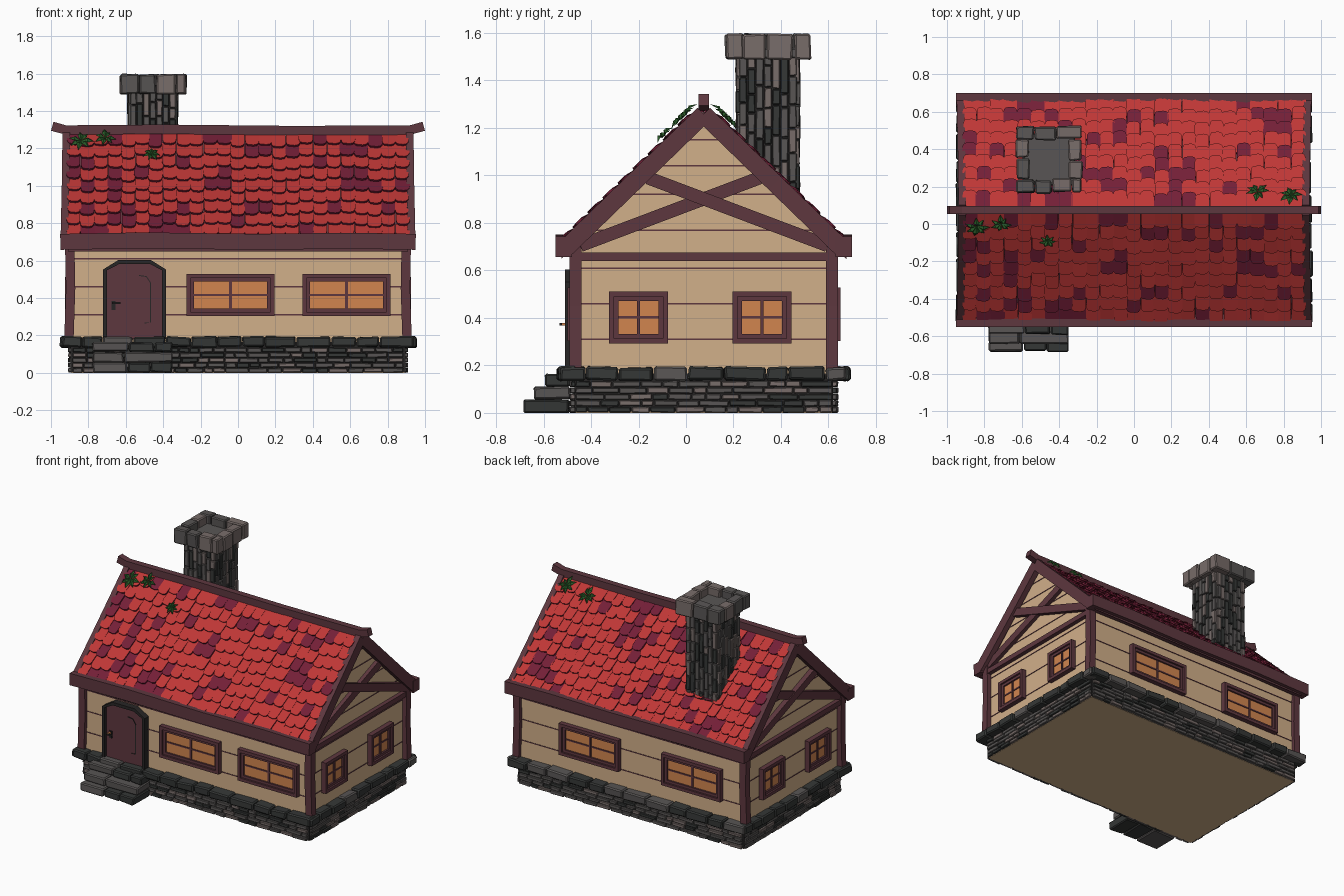
import bpy, bmesh, random
from math import sin, cos, pi, atan2
from mathutils import Vector, Matrix

random.seed(7)
if "Cube" in bpy.data.objects:
    bpy.data.objects.remove(bpy.data.objects["Cube"])

X, Y, Z = Vector((1, 0, 0)), Vector((0, 1, 0)), Vector((0, 0, 1))
V = lambda *c: Vector(c)
PALETTE = [("wall_tan", "D0AE88"), ("timber_maroon", "5E3A41"), ("tile_red", "BE3A39"),
           ("tile_plum", "73243A"), ("stone_dark", "383A39"), ("stone_grey", "595655"),
           ("stone_warm", "776C69"), ("charcoal", "2C2A2A"), ("window_orange", "D08450"),
           ("leaf_green", "2F5F2E")]
TAN, TIMBER, RED, PLUM, DARK, GREY, WARM, CHAR, ORANGE, GREEN = range(10)


def make_material(name, code):
    lin = [(int(code[i:i + 2], 16) / 255) ** 2.2 for i in (0, 2, 4)] + [1]
    m = bpy.data.materials.new(name)
    m.use_nodes = True
    m.diffuse_color = lin
    bsdf = m.node_tree.nodes["Principled BSDF"]
    bsdf.inputs["Base Color"].default_value = lin
    bsdf.inputs["Roughness"].default_value = 0.9
    return m


MATS = [make_material(*p) for p in PALETTE]


def finish(name, bm, bevel=0):
    """Turn the bmesh into an object that holds only the colours it uses."""
    used = sorted({f.material_index for f in bm.faces})
    for f in bm.faces:
        f.material_index = used.index(f.material_index)
    bmesh.ops.recalc_face_normals(bm, faces=bm.faces)
    me = bpy.data.meshes.new(name)
    bm.to_mesh(me)
    bm.free()
    for i in used:
        me.materials.append(MATS[i])
    ob = bpy.data.objects.new(name, me)
    bpy.context.collection.objects.link(ob)
    if bevel:
        mod = ob.modifiers.new("worn_edges", 'BEVEL')
        mod.width, mod.segments = bevel, 1


def box(bm, c, a, b, d, mat, jitter=0):
    """Box with full edge vectors a, b and d."""
    m = Matrix((a, b, d)).transposed().to_4x4()
    m.translation = c
    verts = bmesh.ops.create_cube(bm, size=1, matrix=m)["verts"]
    for f in {f for v in verts for f in v.link_faces}:
        f.material_index = mat
    for v in verts:
        v.co += Vector([random.uniform(-jitter, jitter) for _ in range(3)])


def prism(bm, pts, vec, mat, side_mat=None):
    low = [bm.verts.new(p) for p in pts]
    top = [bm.verts.new(p + vec) for p in pts]
    for ring in (low, top):
        bm.faces.new(ring).material_index = mat
    for i in range(len(pts)):
        j = (i + 1) % len(pts)
        f = bm.faces.new((low[i], low[j], top[j], top[i]))
        f.material_index = mat if side_mat is None else side_mat


def sweep(bm, pts, n, w, h, mat):
    """Rectangular beam along pts; h is measured along n."""
    rings = []
    for i, p in enumerate(pts):
        t = (pts[min(i + 1, len(pts) - 1)] - pts[max(i - 1, 0)]).normalized()
        s = t.cross(n).normalized()
        u = s.cross(t)
        rings.append([bm.verts.new(p + s * w / 2 * a + u * h / 2 * b)
                      for a, b in ((1, 1), (1, -1), (-1, -1), (-1, 1))])
    faces = [rings[0], rings[-1]]
    for r, q in zip(rings, rings[1:]):
        faces += [(r[k], r[(k + 1) % 4], q[(k + 1) % 4], q[k]) for k in range(4)]
    for f in faces:
        bm.faces.new(f).material_index = mat


def sides(c, hx, hy):
    """Start, direction, outward normal and length of each side of a rectangle."""
    for along, out, la, lo in ((X, Y, hx, hy), (Y, X, hy, hx)):
        for s in (-1, 1):
            yield c + out * s * lo - along * la, along, out * s, 2 * la


def row(bm, start, along, up, out, length, h, depth, lo, hi, mats, jit=0.002):
    t = 0
    while t < length - 1e-4:
        s = random.uniform(lo, hi)
        if length - t - s < lo * 0.7:
            s = length - t
        c = start + along * (t + s / 2) + up * h / 2 + out * random.uniform(-0.004, 0.004)
        box(bm, c, along * (s - 0.005), up * (h - 0.004), out * depth, random.choice(mats), jit)
        t += s


CY, WX, WY = 0.075, 0.89, 0.54      # house centre line and wall half sizes
RIDGE, SLOPE = 1.27, 0.97           # roof plane
roof_z = lambda dy: RIDGE - SLOPE * dy

# Walls with gables
bm = bmesh.new()
prism(bm, [V(-WX, CY + y, z) for y, z in ((-WY, 0), (WY, 0), (WY, 0.72), (0, 1.24), (-WY, 0.72))],
      X * 2 * WX, TAN)
finish("walls", bm)

# Plank seams
bm = bmesh.new()
for z in (0.31, 0.46, 0.61, 0.77, 0.92, 1.04, 1.15):
    half = min(WY, (1.22 - z) / SLOPE)
    for s in (-1, 1):
        box(bm, V(s * WX, CY, z), X * 0.006, Y * 2 * half, Z * 0.006, TIMBER)
        if z < 0.7:
            box(bm, V(0, CY + s * WY, z), X * 2 * WX, Y * 0.006, Z * 0.006, TIMBER)
finish("plank_seams", bm)

# Foundation: mortar, brick courses and cap stones
bm = bmesh.new()
box(bm, V(0, CY, 0.085), X * 1.79, Y * 1.09, Z * 0.16, CHAR)
finish("mortar", bm)
bm = bmesh.new()
for k in range(5):
    for st, al, out, ln in sides(V(0, CY, k * 0.027), 0.885, 0.542):
        row(bm, st, al, Z, out, ln, 0.027, 0.04, 0.05, 0.13, (GREY, GREY, WARM, DARK))
finish("foundation_bricks", bm, 0.003)
bm = bmesh.new()
for st, al, out, ln in sides(V(0, CY, 0.135), 0.91, 0.575):
    row(bm, st - al * 0.03, al, Z, out, ln + 0.06, 0.06, 0.08, 0.09, 0.19, (DARK, DARK, DARK, GREY), 0.005)
finish("foundation_cap_stones", bm, 0.008)

# Entrance steps
bm = bmesh.new()
for k, y in enumerate((-0.68, -0.64, -0.59)):
    row(bm, V(-0.78, (y - 0.49) / 2, k * 0.055), X, Z, Y, 0.43, 0.055, -0.49 - y, 0.1, 0.2, (DARK, DARK, GREY), 0.004)
finish("entrance_steps", bm, 0.007)

# Corner posts, eave beams, ridge beam, gable boards, tie beams and braces
bm = bmesh.new()
for sx in (-1, 1):
    for sy in (-1, 1):
        x, y = sx * 0.9, CY + sy * WY
        sweep(bm, [V(x + sx * 0.004, y, 0.18), V(x - sx * 0.005, y, 0.45), V(x, y, 0.7)], Y, 0.05, 0.05, TIMBER)
finish("corner_posts", bm)
bm = bmesh.new()
for s in (-1, 1):
    y = CY + s * 0.59
    sweep(bm, [V(-0.95, y, 0.7), V(-0.5, y, 0.708), V(0.1, y, 0.7), V(0.6, y, 0.706), V(0.95, y, 0.7)],
          Z, 0.07, 0.085, TIMBER)
finish("eave_beams", bm)
bm = bmesh.new()
sweep(bm, [V(-0.993, CY, 1.318), V(-0.92, CY, 1.298), V(-0.4, CY, 1.302), V(0.3, CY, 1.295),
           V(0.92, CY, 1.298), V(0.993, CY, 1.318)], Z, 0.045, 0.05, TIMBER)
finish("ridge_beam", bm)
bm = bmesh.new()
for sx in (-1, 1):
    for sy in (-1, 1):
        pts = [V(sx * x, CY + sy * d, roof_z(d) - 0.012) for x, d in ((0.918, 0), (0.922, 0.3), (0.928, 0.58))]
        sweep(bm, pts, Z, 0.04, 0.075, TIMBER)
finish("gable_boards", bm)
bm = bmesh.new()
for sx in (-1, 1):
    box(bm, V(sx * 0.9, CY, 0.657), X * 0.04, Y * 1.08, Z * 0.036, TIMBER)
    for sy, off in ((-1, 0.9), (1, 0.907)):
        sweep(bm, [V(sx * off, CY + sy * 0.52, 0.705), V(sx * off, CY - sy * 0.235, 0.99)],
              X, 0.055, 0.035, TIMBER)
finish("gable_braces", bm)

# Roof boards and rounded tiles
bm = bmesh.new()
prism(bm, [V(-0.91, CY + d, roof_z(abs(d)) - o) for d, o in
           ((-0.6, 0), (0, 0), (0.6, 0), (0.6, 0.04), (0, 0.04), (-0.6, 0.04))], X * 1.82, TIMBER)
finish("roof_boards", bm)
pitch = atan2(SLOPE, 1)
ROWS, COLS, GAP = 9, 25, 0.088
for s, name in ((-1, "front_tiles"), (1, "back_tiles")):
    down, up = V(0, s * cos(pitch), -sin(pitch)), V(0, s * sin(pitch), cos(pitch))
    bm = bmesh.new()
    for c in range(COLS):
        shift = random.uniform(-0.016, 0.016)
        for r in range(ROWS):
            x = (c - (COLS - 1) / 2) * 0.0732 + random.uniform(-0.004, 0.004)
            d = r * GAP + 0.02 + shift
            w, tip = random.uniform(0.036, 0.04), min(d + GAP, 0.808)
            lift = 0.018 + random.uniform(0, 0.008)
            shape = [(-w, d - 0.03, 0), (w, d - 0.03, 0)]
            shape += [(w * cos(a) ** 0.6 if a < pi / 2 else -w * abs(cos(a)) ** 0.6,
                       tip - 0.035 + 0.035 * sin(a), lift) for a in (0.01, 0.5, 1.0, 1.5, 2.14, 2.64, 3.13)]
            pts = [V(x + a, CY, RIDGE) + down * max(b, 0) + up * e for a, b, e in shape]
            prism(bm, pts, up * 0.012, random.choice((RED, RED, RED, PLUM)), PLUM)
    finish(name, bm)

# Chimney: core, upright bricks, cap ring
cc = V(-0.455, 0.345, 0)
bm = bmesh.new()
box(bm, cc + Z * 1.17, X * 0.23, Y * 0.23, Z * 0.66, CHAR)
finish("chimney_core", bm)
bm = bmesh.new()
for st, al, out, ln in sides(cc + Z * 0.84, 0.122, 0.122):
    for k in range(7):
        row(bm, st + al * k * ln / 7, Z, al, out, 0.66, ln / 7, 0.022, 0.05, 0.14, (GREY, GREY, DARK, WARM))
finish("chimney_bricks", bm, 0.003)
bm = bmesh.new()
box(bm, cc + Z * 1.515, X * 0.28, Y * 0.28, Z * 0.045, GREY)
for st, al, out, ln in sides(cc + Z * 1.488, 0.142, 0.142):
    start = 0.035 if al == Y else -0.035
    row(bm, st + al * start, al, Z, out, ln - 2 * start, 0.11, 0.07, 0.07, 0.13, (GREY, GREY, WARM), 0.004)
finish("chimney_cap", bm, 0.007)


# Windows
def window(name, c, n, w, h):
    bm = bmesh.new()
    u = Z.cross(n)
    box(bm, c, u * (w - 0.06), n * 0.02, Z * (h - 0.06), ORANGE)
    for inset, bar, depth in ((0, 0.022, 0.07), (0.022, 0.018, 0.045)):
        for s in (-1, 1):
            box(bm, c + u * s * (w / 2 - inset - bar / 2), u * bar, n * depth, Z * (h - 2 * inset), TIMBER)
            box(bm, c + Z * s * (h / 2 - inset - bar / 2), u * (w - 2 * inset), n * depth, Z * bar, TIMBER)
    box(bm, c, u * 0.014, n * 0.034, Z * (h - 0.06), TIMBER)
    box(bm, c, u * (w - 0.06), n * 0.03, Z * 0.01, TIMBER)
    finish(name, bm)


for k, (xf, xb) in enumerate(((-0.04, -0.49), (0.58, 0.32))):
    window(f"front_window_{k + 1}", V(xf, CY - WY, 0.415), -Y, 0.47, 0.225)
    window(f"back_window_{k + 1}", V(xb, CY + WY, 0.415), Y, 0.47, 0.225)
    for s, side in ((-1, "right"), (1, "left")):
        window(f"{side}_window_{k + 1}", V(s * WX, (-0.2, 0.32)[k], 0.402), X * s, 0.25, 0.22)

# Door with arched frame, panel line and handle
bm = bmesh.new()
arch = [V(-0.553 + x, CY - WY, z) for x, z in ((-0.158, 0.18), (-0.158, 0.55), (-0.085, 0.592),
                                               (0.085, 0.592), (0.158, 0.55), (0.158, 0.18))]
prism(bm, arch, Y * -0.025, TIMBER)
sweep(bm, arch, Y, 0.022, 0.09, CHAR)
y = CY - WY - 0.026
sweep(bm, [V(px, y, pz) for px, pz in ((-0.53, 0.52), (-0.49, 0.515), (-0.467, 0.48), (-0.467, 0.27), (-0.5, 0.265))],
      Y, 0.005, 0.006, CHAR)
finish("door", bm)
bm = bmesh.new()
box(bm, V(-0.665, y, 0.36), X * 0.022, Y * 0.012, Z * 0.05, CHAR)
box(bm, V(-0.665, y - 0.02, 0.373), X * 0.012, Y * 0.04, Z * 0.012, ORANGE)
box(bm, V(-0.65, y - 0.037, 0.373), X * 0.045, Y * 0.01, Z * 0.011, CHAR)
finish("door_handle", bm)

# Leaf clusters on the roof
bm = bmesh.new()
for x, d, s, size in ((-0.84, 0.06, -1, 0.07), (-0.71, 0.045, -1, 0.065), (-0.46, 0.135, -1, 0.05),
                      (0.66, 0.07, 1, 0.07), (0.84, 0.05, 1, 0.07)):
    down, up = V(0, s * cos(pitch), -sin(pitch)), V(0, s * sin(pitch), cos(pitch))
    c = V(x, CY + s * d, roof_z(d)) + up * 0.04
    for k in range(7):
        a = k * 2 * pi / 7 + random.uniform(-0.2, 0.2)
        f, q = X * cos(a) + down * sin(a), down * cos(a) - X * sin(a)
        ln = size * random.uniform(0.75, 1.1)
        base, tip = bm.verts.new(c), bm.verts.new(c + f * ln)
        mid = bm.verts.new(c + f * ln * 0.5 + up * 0.022)
        for e in (-1, 1):
            edge = bm.verts.new(c + f * ln * 0.5 + q * e * ln * 0.24 + up * 0.01)
            for tri in ((base, edge, mid), (mid, edge, tip)):
                bm.faces.new(tri).material_index = GREEN
finish("roof_leaves", bm)
